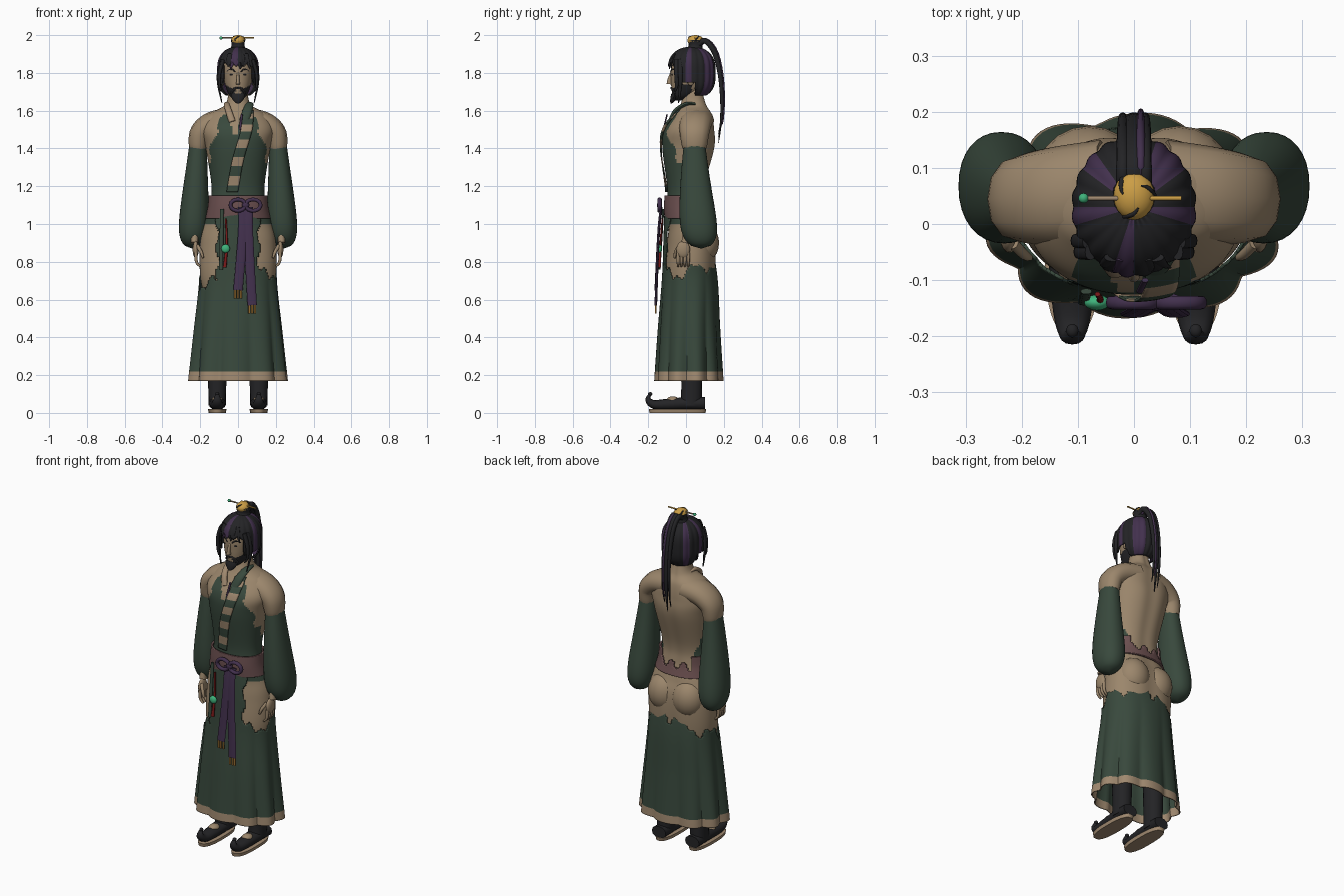
import bpy, bmesh, math
from mathutils import Vector

if "Cube" in bpy.data.objects:
    bpy.data.objects.remove(bpy.data.objects["Cube"], do_unlink=True)

def colour(name, *rgb):
    material = bpy.data.materials.new(name)
    material.use_nodes = True
    material.diffuse_color = (*rgb, 1)
    material.node_tree.nodes["Principled BSDF"].inputs["Base Color"].default_value = (*rgb, 1)
    return material

skin = colour("warm skin", .33, .24, .15)
green = colour("deep green cloth", .04, .066, .046)
black = colour("charcoal black", .017, .017, .019)
purple = colour("dark purple", .055, .03, .075)
mauve = colour("dusty mauve", .15, .08, .08)
gold = colour("gold", .6, .34, .06)
jade = colour("jade", .05, .45, .2)
red = colour("cord red", .2, .01, .01)
tan = colour("tan trim", .35, .25, .16)
ochre = colour("tassel ochre", .3, .15, .03)

X, Y = Vector((1, 0, 0)), Vector((0, 1, 0))
SIDES = (1, -1)

def finish(name, bm, materials, thickness=0):
    mesh = bpy.data.meshes.new(name)
    bm.to_mesh(mesh)
    bm.free()
    for material in materials:
        mesh.materials.append(material)
    part = bpy.data.objects.new(name, mesh)
    bpy.context.collection.objects.link(part)
    if thickness:
        part.modifiers.new("thickness", 'SOLIDIFY').thickness = thickness
    bpy.ops.object.select_all(action='DESELECT')
    part.select_set(True)
    bpy.context.view_layer.objects.active = part
    bpy.ops.object.shade_smooth_by_angle(angle=math.pi / 4)

def spline(keys, u):
    """Smooth interpolation through key tuples, u from 0 to 1."""
    last = len(keys) - 1
    i = min(int(u * last), last - 1)
    t = u * last - i
    near = (keys[max(0, min(last, i + k))] for k in (-1, 0, 1, 2))
    return [q + t / 2 * (r - p + t * (2*p - 5*q + 4*r - s + t * (3*(q - r) + s - p)))
            for p, q, r, s in zip(*near)]

def column(keys, x=0):
    """Upright path from rows of height, y centre, half width and half depth."""
    def path(u):
        z, y, width, depth = spline(keys, u)
        return x, y, z, width, depth
    return path

def sweep(name, path, materials, steps=20, sides=16, hint=None, power=2.2,
          warp=None, paint=None, keep=None, thickness=0):
    """Skin rings along a path; level rings unless a sideways hint is given."""
    bm = bmesh.new()
    rings = []
    for i in range(steps + 1):
        u = i / steps
        *centre, width, depth = path(u)
        across, along = X, Y
        if hint:
            ahead, behind = path(min(1, u + .01)), path(max(0, u - .01))
            tangent = (Vector(ahead[:3]) - Vector(behind[:3])).normalized()
            across = (hint - tangent * hint.dot(tangent)).normalized()
            along = tangent.cross(across)
        ring = []
        for j in range(sides):
            angle = math.tau * j / sides
            c, s = (math.copysign(abs(v) ** (2 / power), v) for v in (math.cos(angle), math.sin(angle)))
            size = warp(angle, centre[2]) if warp else 1
            offset = across * c * max(width, .001) + along * s * max(depth, .001)
            ring.append(bm.verts.new(Vector(centre) + offset * size))
        rings.append(ring)
    for low, high in zip(rings, rings[1:]):
        for j in range(sides):
            bm.faces.new((low[j - 1], low[j], high[j], high[j - 1]))
    if not thickness:
        bm.faces.new(rings[0])
        bm.faces.new(rings[-1])
    bmesh.ops.recalc_face_normals(bm, faces=bm.faces)
    if paint:
        for face in bm.faces:
            face.material_index = int(paint(face.calc_center_median()))
    if keep:
        worn = [face for face in bm.faces if not keep(face.calc_center_median())]
        bmesh.ops.delete(bm, geom=worn, context='FACES')
    finish(name, bm, materials, thickness)

def strand(name, material, points, width, depth, tip=1.0, hint=X):
    """Tube through points, tapering towards its tip."""
    def path(u):
        taper = 1 - (1 - tip) * u * u
        return *spline(points, u), width * taper, depth * taper
    sweep(name, path, [material], sides=12, hint=hint)

def ball(name, material, centre, size):
    bm = bmesh.new()
    bmesh.ops.create_uvsphere(bm, u_segments=20, v_segments=12, radius=1)
    for vert in bm.verts:
        vert.co = Vector(c + v * r for c, v, r in zip(centre, vert.co, size))
    finish(name, bm, [material])

def front_of(path, x, z, lift=0):
    """Point on the front of an upright shape."""
    rows = (path(i / 300) for i in range(301))
    _, y, _, width, depth = min(rows, key=lambda row: abs(row[2] - z))
    return Vector((x, y - depth * math.sqrt(max(0, 1 - (x / width) ** 2)) - lift, z))

# Torso: bare back with a spine groove, green front panel with an open neck
torso = column([(.5, .02, .14, .1), (.7, .02, .197, .135), (.9, .03, .2, .13), (1, .02, .18, .11),
                (1.1, 0, .15, .1), (1.2, 0, .14, .1), (1.4, .015, .17, .14), (1.5, .02, .19, .135),
                (1.58, .04, .15, .1), (1.63, .04, .07, .07), (1.7, .04, .05, .05), (1.76, .04, .05, .05)])

def is_green(c):
    ragged = .01 * math.sin(50 * c.z)
    panel = c.y < 0 and abs(c.x) < .152 + ragged - max(0, c.z - 1.38) * .35
    neckline = abs(c.x + .015) < (c.z - 1.45) * .3
    waist = c.y < .06 + ragged and c.z < 1.26
    return 1 < c.z < 1.58 and not neckline and (panel or waist)

sweep("torso", torso, [skin, green], steps=110, sides=96, paint=is_green,
      warp=lambda angle, z: 1 - .06 * max(0, math.sin(angle)) ** 40)

# Striped lapel, short collar and ribbon
bm = bmesh.new()
rows = []
for i in range(45):
    x, z = spline([(.05, 1.6), (.045, 1.5), (0, 1.34), (-.03, 1.17)], i / 44)
    rows.append([bm.verts.new(front_of(torso, x + k * .01, z, .008)) for k in range(-3, 4)])
for i, (low, high) in enumerate(zip(rows, rows[1:])):
    for k in range(6):
        bm.faces.new((low[k], low[k + 1], high[k + 1], high[k])).material_index = i // 4 % 2
finish("striped_lapel", bm, [green, tan], .005)
for s, material, width in zip(SIDES, (green, tan), (.026, .018)):
    strand("collar", material, [(s*.03, -.085, 1.54), (s*.05, -.055, 1.6), (s*.06, 0, 1.635), (s*.055, .05, 1.635)],
           width, depth=.012, tip=.6)
strand("neck_ribbon", purple, [(.02, -.1, 1.58), (.01, -.12, 1.5)], width=.006, depth=.004)

# Skirt: pleated, ragged upper edge, front panel up to the belt, tan hem
def pleat(angle, z):
    fullness = max(0, min(1, (.8 - z) / .6))
    return 1 + .055 * fullness * (2 * abs(math.sin(5 * angle + .3)) - 1)

def skirt_remains(c):
    apron = c.y < -.05 and abs(c.x) < .11 + .01 * math.sin(45 * c.z)
    angle = math.atan2(c.y, c.x)
    ragged = .03 * math.sin(7 * angle) + .015 * math.sin(19 * angle)
    return apron or c.z < .71 + .15 * c.x + .08 * max(0, math.sin(angle)) + ragged

skirt = column([(1.05, 0, .155, .115), (.9, .01, .204, .13), (.7, .02, .206, .147),
                (.45, .016, .23, .16), (.17, .015, .256, .174)])
sweep("skirt", skirt, [green, tan], steps=100, sides=120, warp=pleat,
      paint=lambda c: c.z < .215, keep=skirt_remains, thickness=.006)

# Belt, worn through at the middle of the back
def belt_remains(c):
    return c.y < .05 or abs(c.x) > .1 or c.z < 1.09 + .02 * math.sin(80 * c.x)

belt = column([(1.03, .01, .172, .124), (1.09, 0, .16, .117), (1.15, 0, .155, .113)])
sweep("belt", belt, [mauve], sides=96, keep=belt_remains, thickness=.01)

# Bow with two long ribbons and tassels
for s in SIDES:
    loop = [(.04 + s * .04 * (1 - math.cos(a)), -.14, 1.1 + .03 * math.sin(a))
            for a in (math.tau * i / 8 for i in range(9))]
    strand("bow_loop", purple, loop, width=.012, depth=.01, hint=Y)
ball("bow_knot", purple, (.04, -.14, 1.1), (.02, .014, .02))
for top, end, low in ((.025, 0, .65), (.055, .075, .57)):
    strand("ribbon", purple, [(top, -.13, 1.09), (top, -.145, .95), (end, -.16, low)], width=.025, depth=.007)
    for k in (-1, 0, 1):
        x = end + k * .015
        strand("tassel", ochre, [(x, -.16, low), (x, -.16, low - .045)], width=.006, depth=.005)

# Hanging strap and cord with a jade bead
strand("green_strap", green, [(-.085, -.12, 1.08), (-.09, -.14, .76)], width=.01, depth=.005)
strand("red_cord", red, [(-.065, -.125, 1.03), (-.06, -.135, .9), (-.07, -.14, .77)],
       width=.005, depth=.004, tip=2)
ball("jade_bead", jade, (-.066, -.14, .87), (.023, .014, .023))

# Arms, legs and feet, one of each per side
for s in SIDES:
    def sleeve(u):
        girth = (.043 + .052 * u) * math.sqrt(1 - u ** 8)
        return s * (.21 + .032 * u), .045 + .035 * u * u, 1.45 - .58 * u, girth, girth * 1.25

    strand("shoulder", skin, [(s*.05, .06, 1.55), (s*.14, .05, 1.53), (s*.2, .045, 1.48), (s*.213, .045, 1.4)],
           width=.09, depth=.065, tip=.7, hint=Y)
    sweep("sleeve", sleeve, [green], steps=40, sides=32)
    ball("buttock", skin, (s*.08, .085, .9), (.095, .09, .11))
    strand("wrist", skin, [(s*.23, .02, 1), (s*.23, 0, .9)], width=.02, depth=.025)
    ball("palm", skin, (s*.224, -.015, .865), (.016, .036, .045))
    for k in range(4):
        y = .018 * k - .042
        strand("finger", skin, [(s*.223, y, .85), (s*.22, y, .8), (s*.2, y, .775)],
               width=.009, depth=.009, tip=.5, hint=Y)
    strand("thumb", skin, [(s*.215, -.035, .885), (s*.195, -.055, .85), (s*.185, -.06, .82)],
           width=.01, depth=.01, tip=.5, hint=Y)
    leg = column([(.6, .03, .06, .065), (.15, .03, .048, .055), (.04, .025, .046, .058)], s*.11)
    sweep("boot_leg", leg, [black])
    strand("shoe", black, [(s*.11, y, z) for y, z in
           ((.1, .05), (0, .05), (-.1, .045), (-.17, .045), (-.2, .07), (-.19, .1))],
           width=.046, depth=.034, tip=.15)
    ball("instep", skin, (s*.11, -.07, .065), (.03, .035, .023))
    ball("toe_tip", black, (s*.11, -.19, .1), (.011, .012, .01))
    sweep("sole", column([(0, -.045, .045, .148), (.02, -.045, .049, .152)], s*.11), [tan], sides=40, power=2.6)

# Head with painted jaw beard
head = column([(1.655, -.04, .015, .02), (1.675, -.02, .042, .05), (1.71, 0, .06, .076),
               (1.76, .01, .073, .09), (1.82, .02, .08, .1), (1.88, .03, .07, .09), (1.915, .03, .03, .04)])

def is_beard(c):
    mouth = abs(c.x) < .016 and 1.685 < c.z < 1.7
    return c.y < .03 and c.z < 1.7 + abs(c.x) * .55 and not mouth

sweep("head", head, [skin, black], steps=60, sides=64, paint=is_beard)
strand("beard_tip", black, [(0, -.06, 1.685), (0, -.07, 1.66), (0, -.08, 1.638)], width=.038, depth=.018, tip=.1)
strand("nose", skin, [(0, -.074, 1.8), (0, -.086, 1.765), (0, -.088, 1.74)], width=.007, depth=.01, tip=1.6)
for s in SIDES:
    ball("eye", black, front_of(head, s*.032, 1.79), (.013, .004, .005))
    strand("eyebrow", black, [front_of(head, s * x, z) for x, z in ((.014, 1.806), (.035, 1.82), (.056, 1.81))],
           width=.004, depth=.004, hint=Y)
    strand("moustache", black, [front_of(head, s * x, z) for x, z in ((0, 1.72), (.02, 1.716), (.036, 1.69))],
           width=.006, depth=.006, hint=Y)
    ball("ear", skin, (s*.08, .025, 1.765), (.012, .02, .033))

# Ribbed hair cap with purple wedges
def hair(u):
    t = 1.9 * u - .9
    girth = math.sqrt(1 - min(1, abs(t) ** 3))
    return 0, .03, 1.8 + .14 * t, .112 * girth, .128 * girth

def is_purple(c):
    turn = math.atan2(c.y - .03, c.x) % math.tau / math.tau
    return int(turn * 20) in (2, 3, 7, 10, 14, 19)

def hair_remains(c):
    if c.y < -.02:
        return c.z > (1.74 if abs(c.x) > .08 else 1.845 + .01 * math.sin(150 * c.x))
    return c.z > (1.75 if c.y < .05 else 1.68)

sweep("hair", hair, [black, purple], steps=50, sides=120, paint=is_purple, keep=hair_remains, thickness=.008,
      power=2, warp=lambda angle, z: 1 - .035 * abs(math.cos(10 * angle)) ** 3)
for s in SIDES:
    for y, low in ((-.03, 1.64), (-.05, 1.7)):
        x = .11 + y / 4
        strand("side_lock", black, [(s*(x - .02), y, 1.87), (s*x, y, 1.8), (s*x, y, 1.73), (s*.085, y - .01, low)],
               width=.01, depth=.014, tip=.2)
for k in range(-2, 3):
    x = k * .025
    strand("fringe_lock", purple if k == -1 else black,
           [(x * .8, -.06, 1.9), (x, -.082 + x * x * 4, 1.865), (x + .015 * (-1) ** k, -.088 + x * x * 4, 1.82)],
           width=.014, depth=.007, tip=.1)

# Topknot, gold crown ball with dark swirls, hairpin and ponytail
sweep("topknot", column([(1.92, .045, .045, .045), (1.945, .05, .034, .036), (1.975, .05, .038, .04)]), [black])
ball("crown_ball", gold, (0, .05, 1.972), (.037, .043, .028))
for k in range(3):
    swirl = []
    for step in range(4):
        angle, reach = 2.1 * k + .3 * step, 1 - .15 * step
        swirl.append((.036 * reach * math.cos(angle), .05 + .042 * reach * math.sin(angle),
                      1.972 + .028 * math.sqrt(1 - reach * reach)))
    strand("crown_swirl", black, swirl, width=.005, depth=.004, tip=.3)
for s, material in zip(SIDES, (gold, tan)):
    strand("hairpin", material, [(0, .046, 1.985), (s*.085, .046, 1.985)], width=.004, depth=.004, hint=Y)
ball("pin_bead", jade, (-.09, .046, 1.985), (.009, .009, .009))
for x, low, width, back, material in ((0, 1.43, .022, 0, black), (.02, 1.48, .012, 0, black),
                                      (-.02, 1.46, .012, 0, black), (.012, 1.52, .009, .007, purple)):
    fall = ((.06, 1.95), (.1, 1.97), (.15, 1.91), (.18, 1.79), (.19, 1.65), (.185, 1.54), (.172, low))
    strand("ponytail", material, [(x, y + back, z) for y, z in fall], width, .015, tip=.1)
